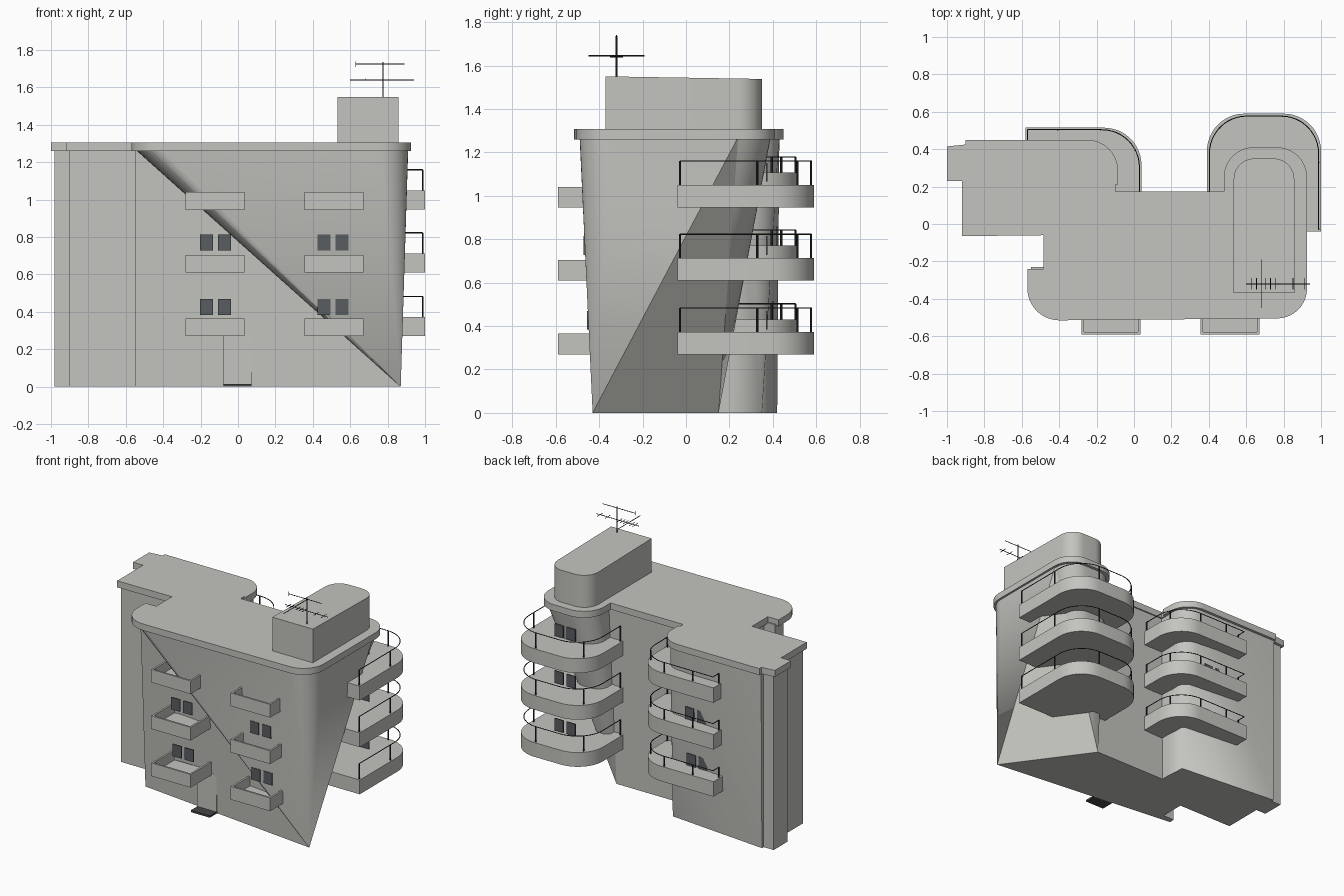
import bpy, bmesh, math
from mathutils import Vector, Matrix

if "Cube" in bpy.data.objects:
    bpy.data.objects.remove(bpy.data.objects["Cube"])


def material(name, rgb):
    m = bpy.data.materials.new(name)
    m.diffuse_color = (*rgb, 1)
    m.use_nodes = True
    m.node_tree.nodes["Principled BSDF"].inputs["Base Color"].default_value = m.diffuse_color
    return m


CONCRETE = material("concrete grey", (0.55, 0.55, 0.52))
GLASS = material("window slate", (0.10, 0.11, 0.12))
METAL = material("dark metal", (0.025, 0.027, 0.03))
STEP = material("step dark grey", (0.06, 0.06, 0.065))


def finish(bm, name, mat, smooth=0):
    bmesh.ops.recalc_face_normals(bm, faces=bm.faces)
    me = bpy.data.meshes.new(name)
    bm.to_mesh(me)
    bm.free()
    me.materials.append(mat)
    ob = bpy.data.objects.new(name, me)
    bpy.context.collection.objects.link(ob)
    if smooth:
        bpy.ops.object.select_all(action='DESELECT')
        ob.select_set(True)
        bpy.context.view_layer.objects.active = ob
        bpy.ops.object.shade_smooth_by_angle(angle=math.radians(smooth))
    return ob


def arc(cx, cy, r, a0, a1, n=10):
    return [(cx + r * math.cos(math.radians(a0 + (a1 - a0) * i / n)),
             cy + r * math.sin(math.radians(a0 + (a1 - a0) * i / n))) for i in range(n + 1)]


def prism(name, pts, z0, z1, mat=CONCRETE):
    bm = bmesh.new()
    f = bm.faces.new([bm.verts.new((x, y, z0)) for x, y in pts])
    up = bmesh.ops.extrude_face_region(bm, geom=[f])['geom']
    bmesh.ops.translate(bm, vec=(0, 0, z1 - z0),
                        verts=[v for v in up if isinstance(v, bmesh.types.BMVert)])
    return finish(bm, name, mat, 25)


def add_box(bm, x0, x1, y0, y1, z0, z1):
    m = Matrix.Translation(((x0 + x1) / 2, (y0 + y1) / 2, (z0 + z1) / 2)) @ \
        Matrix.Diagonal((x1 - x0, y1 - y0, z1 - z0, 1))
    bmesh.ops.create_cube(bm, size=1, matrix=m)


def add_bar(bm, p, q, r):
    p, q = Vector(p), Vector(q)
    d = q - p
    m = Matrix.Translation((p + q) / 2) @ d.to_track_quat('Z', 'Y').to_matrix().to_4x4()
    bmesh.ops.create_cone(bm, cap_ends=True, segments=6, radius1=r, radius2=r,
                          depth=d.length, matrix=m)


# Body: sharp corners at the ground lofted to rounded corners under the roof
B, C, E = (.87, -.43), (.45, .15), (-.14, .35)
pairs = [((-.55, -.27), (-.55, -.33))]
pairs += [(B, t) for t in arc(-.40, -.34, .15, 180, 270)[1:]
          + arc(.76, -.34, .15, 270, 360) + [(.91, .24)]]
pairs += [(C, t) for t in arc(.76, .24, .15, 0, 90)[1:]
          + arc(.65, .24, .15, 90, 180) + [(.50, .165)]]
pairs += [((-.13, .15), (-.11, .165)), ((-.13, .21), (-.11, .21))]
pairs += [(E, t) for t in arc(-.25, .285, .145, 0, 90)]
pairs += [((-.90, .42), (-.90, .43))]
pairs += [(p, p) for p in [(-.90, .40), (-.98, .40), (-.98, .24), (-.90, .24),
                           (-.90, -.05), (-.46, -.05), (-.46, -.23), (-.55, -.23)]]
bm = bmesh.new()
low, top, ground = [], [], {}
for b, t in pairs:
    if b not in ground:
        ground[b] = bm.verts.new((*b, 0))
    low.append(ground[b])
    top.append(bm.verts.new((*t, 1.27)))
for i in range(len(pairs)):
    j = (i + 1) % len(pairs)
    if low[i] is not low[j]:
        bm.faces.new((low[i], low[j], top[i]))
    bm.faces.new((low[j], top[j], top[i]))
bm.faces.new(list(ground.values())[::-1])
bm.faces.new(top)
finish(bm, "building_body", CONCRETE, 10)

# Roof slab with overhang, and rooftop block
roof = (arc(-.40, -.345, .17, 180, 270) + arc(.765, -.345, .16, 270, 360)
        + arc(.765, .25, .16, 0, 90) + arc(.64, .25, .16, 90, 180)
        + [(.48, .175), (-.10, .175), (-.10, .21), (-.085, .21)]
        + arc(-.25, .285, .165, 0, 90)
        + [(-.90, .45), (-.90, .425), (-1.0, .415), (-1.0, .23), (-.92, .23),
           (-.92, -.065), (-.485, -.06), (-.485, -.24), (-.57, -.24)])
prism("roof_slab", roof, 1.26, 1.307)
block = prism("rooftop_block", [(.533, -.37), (.857, -.37)] + arc(.747, .24, .11, 0, 90)
              + arc(.643, .24, .11, 90, 180), 1.30, 1.55)
for v in block.data.vertices:  # slight fall to the back
    if v.co.z > 1.5:
        v.co.z -= .012 * (v.co.y + .37) / .72

# Rounded balconies with rails
tower_edge = ([(1.0, -.04)] + arc(.80, .39, .20, 0, 90, 12)
              + arc(.59, .39, .20, 90, 180, 12) + [(.39, .16)])
wing_edge = [(-.58, .515)] + arc(-.16, .315, .20, 90, 0, 12) + [(.04, .16)]


def railing(name, path, z0, z1, count):
    bm = bmesh.new()
    pts = [Vector((x, y, z1)) for x, y in path]
    lens = [(b - a).length for a, b in zip(pts, pts[1:])]
    for a, b in zip(pts, pts[1:]):
        add_bar(bm, a, b, .003)
    for k in range(count):
        d = sum(lens) * k / (count - 1)
        i = 0
        while i < len(lens) - 1 and d > lens[i]:
            d -= lens[i]
            i += 1
        p = pts[i].lerp(pts[i + 1], min(1, d / lens[i]))
        add_bar(bm, (p.x, p.y, z0 - .01), p, .005)
    finish(bm, name, METAL)


def inset(path, cx, cy, d):
    return [(x - math.copysign(min(d, abs(x - cx)), x - cx),
             y - math.copysign(min(d, abs(y - cy)), y - cy)) for x, y in path]


for n, z in enumerate((.27, .61, .947), 1):
    prism(f"tower_balcony_{n}", tower_edge + [(.52, .06), (.62, -.04)], z, z + .103)
    railing(f"tower_railing_{n}", inset(tower_edge, .695, .2, .013), z + .103, z + .213, 5)
    w = z + .052
    prism(f"wing_balcony_{n}", [(-.58, .36)] + wing_edge + [(-.30, .14), (-.30, .36)],
          w, w + .108)
    railing(f"wing_railing_{n}", inset([(-.58, .45)] + wing_edge, -.25, .2, .011),
            w + .108, w + .18, 5)

# Front balconies: open trays
for side, x0 in (("left", -.28), ("right", .355)):
    for n, z in enumerate((.27, .61, .945), 1):
        x1, t, y0, y1 = x0 + .315, .013, -.59, -.34
        bm = bmesh.new()
        add_box(bm, x0, x1, y0, y1, z, z + .025)
        add_box(bm, x0, x1, y0, y0 + t, z + .025, z + .095)
        add_box(bm, x0, x0 + t, y0 + t, y1, z + .025, z + .095)
        add_box(bm, x1 - t, x1, y0 + t, y1, z + .025, z + .095)
        finish(bm, f"front_balcony_{side}_{n}", CONCRETE)


# Windows: upright thin plates, in pairs
def window_pair(name, cx, y, z0, h=.087):
    bm = bmesh.new()
    for x in (cx - .048, cx + .048):
        add_box(bm, x - .035, x + .035, y - .004, y + .004, z0, z0 + h)
    finish(bm, name, GLASS)


for n, (z, y, wy) in enumerate(((.383, -.452, .40), (.727, -.468, .418)), 1):
    window_pair(f"front_window_left_{n}", -.12, y, z)
    window_pair(f"front_window_right_{n}", .508, y, z)
    window_pair(f"wing_window_{n}", -.37, wy, z + .045)
for n, z in enumerate((.383, .727, 1.065), 1):
    window_pair(f"tower_window_{n}", .705, .372, z)

# Door and step
bm = bmesh.new()
add_box(bm, -.08, .073, -.352, -.30, .012, .283)
finish(bm, "front_door", CONCRETE)
bm = bmesh.new()
add_box(bm, -.078, .073, -.425, -.32, 0, .014)
finish(bm, "door_step", STEP)

# Aerial
bm = bmesh.new()
mx, my = .775, -.32
add_bar(bm, (mx, my, 1.54), (mx, my, 1.735), .004)
add_bar(bm, (.60, my, 1.64), (.94, my, 1.64), .0025)
add_bar(bm, (.63, my, 1.725), (.89, my, 1.725), .0025)
add_bar(bm, (.68, my - .13, 1.645), (.68, my + .13, 1.645), .0025)
for x in (.63, .655, .705, .73, .755, .85, .91):
    add_bar(bm, (x, my - .03, 1.64), (x, my + .03, 1.64), .002)
add_bar(bm, (.63, my, 1.71), (.63, my, 1.74), .002)
finish(bm, "roof_aerial", METAL)
